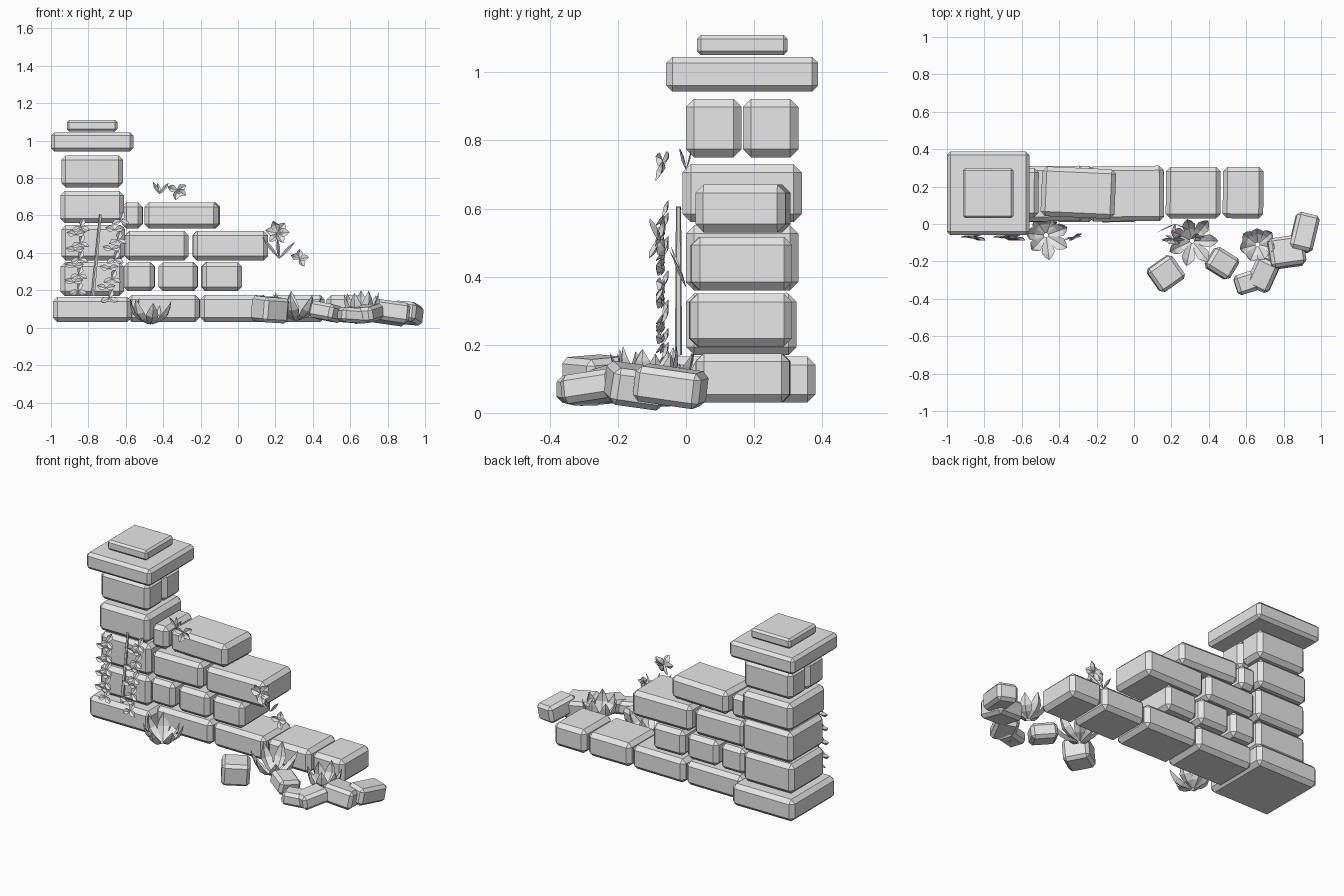
import bpy, bmesh, random
from math import radians, sin, cos
from mathutils import Vector

cube = bpy.data.objects.get("Cube")
if cube:
    bpy.data.objects.remove(cube, do_unlink=True)
random.seed(4)

GREY = (0.8, 0.8, 0.8, 1)
stone_grey = bpy.data.materials.new("stone_grey")
stone_grey.use_nodes = True
stone_grey.diffuse_color = GREY
stone_grey.node_tree.nodes["Principled BSDF"].inputs["Base Color"].default_value = GREY


def finish(name, bm):
    """Turn a bmesh into a flat-shaded grey object."""
    mesh = bpy.data.meshes.new(name)
    bm.to_mesh(mesh)
    bm.free()
    mesh.materials.append(stone_grey)
    obj = bpy.data.objects.new(name, mesh)
    bpy.context.collection.objects.link(obj)
    return obj


def stone(name, centre, size, turn=(0, 0, 0), chamfer=0.024):
    """Chamfered block."""
    bm = bmesh.new()
    bmesh.ops.create_cube(bm, size=1)
    bmesh.ops.scale(bm, vec=size, verts=bm.verts)
    obj = finish(name, bm)
    obj.location = centre
    obj.rotation_euler = [radians(a) for a in turn]
    bevel = obj.modifiers.new("chamfer", 'BEVEL')
    bevel.width = chamfer
    bevel.segments = 1
    return obj


def span(name, xs, ys, zs, turn=0, chamfer=0.024):
    """Block given by its extents."""
    ranges = (xs, ys, zs)
    return stone(name, [(a + b) / 2 for a, b in ranges],
                 [b - a for a, b in ranges], (0, 0, turn), chamfer)


def leaf(bm, base, tip, facing, width, bulge=0.0):
    """Pointed leaf folded along its keel; bulge bends the middle away."""
    base, tip, facing = Vector(base), Vector(tip), Vector(facing).normalized()
    axis = tip - base
    side = axis.cross(facing).normalized()
    back = side.cross(axis).normalized()
    if back.dot(facing) > 0:
        back = -back
    rows = []
    for t, w in ((0, 0.15), (0.3, 0.8), (0.55, 1), (0.8, 0.55)):
        mid = base + axis * t + back * bulge * sin(t * 3.14)
        half = side * width * w / 2
        keel = back * width * w * 0.25
        rows.append([bm.verts.new(p) for p in (mid - half, mid + keel, mid + half)])
    for low, high in zip(rows, rows[1:]):
        for i in (0, 1):
            bm.faces.new((low[i], low[i + 1], high[i + 1], high[i]))
    end = bm.verts.new(tip)
    for i in (0, 1):
        bm.faces.new((rows[-1][i], rows[-1][i + 1], end))


def fan(bm, centre, angles, length, width):
    """Small spray of leaves lying close to the wall plane."""
    c = Vector(centre)
    for i, a in enumerate(angles):
        out = Vector((cos(radians(a)), -0.35 + 0.35 * (i % 3), sin(radians(a))))
        leaf(bm, c, c + out * length, (0.4 * (-1) ** i, -1, 0.3), width)


# Pillar, from the footing to the capstones
span("pillar_footing", (-0.99, -0.57), (-0.05, 0.38), (0.03, 0.165))
span("pillar_stone_low", (-0.95, -0.61), (0, 0.325), (0.17, 0.35))
span("pillar_stone_middle", (-0.945, -0.605), (0, 0.33), (0.36, 0.55))
span("pillar_stone_high", (-0.95, -0.61), (-0.01, 0.34), (0.56, 0.73))
span("pillar_stone_top_front", (-0.945, -0.615), (0, 0.163), (0.75, 0.922))
span("pillar_stone_top_back", (-0.945, -0.615), (0.167, 0.33), (0.75, 0.922))
span("pillar_cap", (-1, -0.56), (-0.058, 0.388), (0.943, 1.045), 0, 0.018)
span("pillar_cap_top", (-0.915, -0.645), (0.032, 0.298), (1.05, 1.11), 0, 0.012)

# Broken wall: each course is height range, depth range, stone lengths
courses = (
    ((0.03, 0.175), (0.03, 0.305), ((-0.59, -0.205), (-0.2, 0.16), (0.17, 0.463), (0.475, 0.692))),
    ((0.195, 0.35), (0.01, 0.31), ((-0.61, -0.445), (-0.425, -0.215), (-0.195, 0.02))),
    ((0.36, 0.517), (0.015, 0.31), ((-0.605, -0.265), (-0.243, 0.16))),
    ((0.53, 0.67), (0.035, 0.3), ((-0.62, -0.51), (-0.495, -0.1))),
)
for depth, (zs, ys, lengths) in enumerate(courses):
    for i, xs in enumerate(lengths):
        turn = -2.5 if depth == 3 and i else random.uniform(-1, 1)
        span("wall_stone", xs, ys, zs, turn)

# Fallen rubble: centre, size, rotation
rubble = (
    ((0.17, -0.265, 0.097), (0.16, 0.15, 0.135), (4, 3, 35)),
    ((0.47, -0.21, 0.085), (0.15, 0.13, 0.09), (-8, 9, -32)),
    ((0.615, -0.31, 0.066), (0.15, 0.11, 0.08), (0, 4, 18)),
    ((0.69, -0.27, 0.075), (0.13, 0.17, 0.085), (8, -4, -25)),
    ((0.815, -0.15, 0.08), (0.19, 0.16, 0.11), (-8, 8, 8)),
    ((0.91, -0.045, 0.078), (0.125, 0.2, 0.105), (-8, 5, -14)),
)
for centre, size, turn in rubble:
    stone("fallen_stone", centre, size, turn, 0.018)

# Broad-leaved tufts at the foot of the wall: foot, reach, rise, start angle
for foot, reach, rise, start in (
        ((-0.47, -0.06, 0.02), 0.13, 0.13, 20),
        ((0.31, -0.09, 0.04), 0.14, 0.15, 0),
        ((0.66, -0.11, 0.06), 0.1, 0.13, 40)):
    bm = bmesh.new()
    for k in range(7):
        a = radians(start + k * 360 / 7)
        out = Vector((cos(a), sin(a), 0))
        stretch = random.uniform(0.8, 1.05)
        tip = Vector(foot) + out * reach * stretch + Vector((0, 0, rise * (1.9 - stretch)))
        leaf(bm, Vector(foot) + out * 0.01, tip, Vector((0, 0, 1)) - out, 0.07, 0.02)
    finish("leaf_tuft", bm)

# Climbing stem on the pillar
bm = bmesh.new()
bottom, top = Vector((-0.775, -0.022, 0.17)), Vector((-0.735, -0.022, 0.605))
bmesh.ops.create_cone(bm, cap_ends=True, segments=5, radius1=0.011, radius2=0.008,
                      depth=(top - bottom).length)
stem = finish("climbing_stem", bm)
stem.location = (bottom + top) / 2
stem.rotation_euler = (top - bottom).to_track_quat('Z', 'Y').to_euler()

# Two hanging columns of small leaves beside the stem
for x, low, high, lean in ((-0.86, 0.2, 0.54, 0.01), (-0.67, 0.16, 0.575, 0.04)):
    bm = bmesh.new()
    count = 9
    for i in range(count):
        t = i / (count - 1)
        spot = (x + lean * (t - 0.5) * 1.5 + 0.012 * (-1) ** i, -0.07, low + (high - low) * t)
        fan(bm, spot, (15, 165) if i % 2 else (-25, 205, 70), 0.052, 0.034)
    finish("climbing_leaves", bm)

# Sprigs sprouting from the wall joints
bm = bmesh.new()
for tip in ((-0.455, -0.02, 0.78), (-0.37, -0.02, 0.775), (-0.43, 0.015, 0.775)):
    leaf(bm, (-0.42, 0, 0.715), tip, (0, -1, 0.3), 0.02)
fan(bm, (-0.325, -0.07, 0.735), (-100, -30, 30, 160), 0.055, 0.04)
finish("upper_sprig", bm)

bm = bmesh.new()
for tip in ((0.125, -0.045, 0.49), (0.305, -0.04, 0.46), (0.21, -0.05, 0.48)):
    leaf(bm, (0.22, 0, 0.37), tip, (0, -1, 0.3), 0.02)
fan(bm, (0.21, -0.085, 0.51), (-60, 0, 50, 110, 170, 230), 0.065, 0.05)
fan(bm, (0.33, -0.07, 0.37), (-60, 10, 90, 160), 0.05, 0.038)
finish("lower_sprig", bm)
